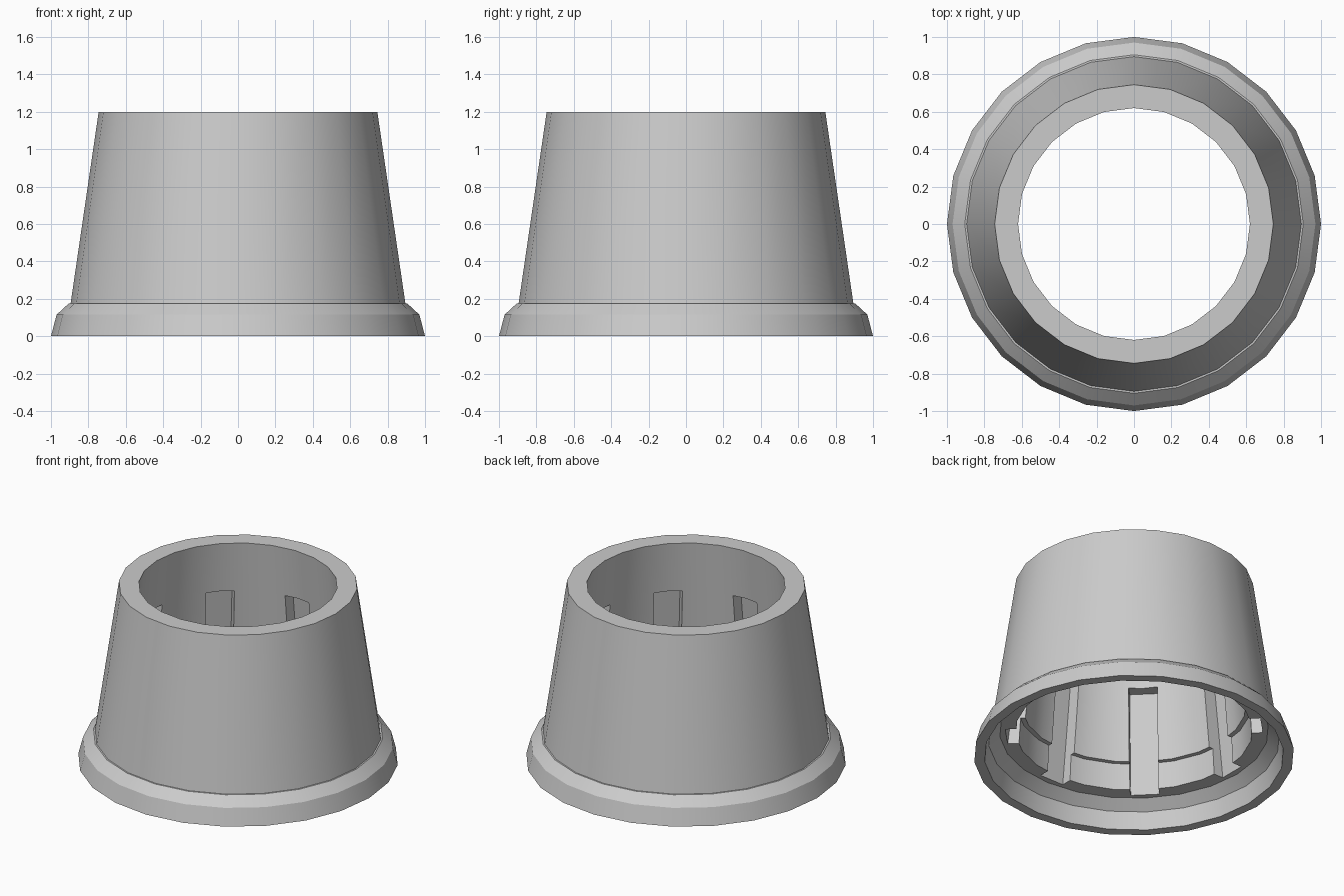
import bpy, bmesh, math
from mathutils import Matrix, Vector

old = bpy.data.objects.get("Cube")
if old:
    bpy.data.objects.remove(old, do_unlink=True)

SIDES = 24
SLOTS = 8
SLOT_WIDTH = 0.18

grey = bpy.data.materials.new("plain grey")
grey.use_nodes = True
grey.diffuse_color = (0.6, 0.6, 0.6, 1)
grey.node_tree.nodes["Principled BSDF"].inputs["Base Color"].default_value = (0.6, 0.6, 0.6, 1)


def finish(name, bm):
    bmesh.ops.recalc_face_normals(bm, faces=bm.faces[:])
    mesh = bpy.data.meshes.new(name)
    bm.to_mesh(mesh)
    bm.free()
    mesh.materials.append(grey)
    obj = bpy.data.objects.new(name, mesh)
    bpy.context.collection.objects.link(obj)
    return obj


def lathe(name, profile):
    """Revolve a closed (radius, height) outline around z."""
    bm = bmesh.new()
    rings = []
    for i in range(SIDES):
        a = math.tau * i / SIDES
        rings.append([bm.verts.new((r * math.cos(a), r * math.sin(a), z)) for r, z in profile])
    n = len(profile)
    for i in range(SIDES):
        here, there = rings[i], rings[(i + 1) % SIDES]
        for j in range(n):
            k = (j + 1) % n
            bm.faces.new((here[j], there[j], there[k], here[k]))
    return finish(name, bm)


def slot_cutters(name, section):
    """Radial prisms, repeated around z, that carve the inner slots."""
    bm = bmesh.new()
    for i in range(SLOTS):
        turn = Matrix.Rotation(math.tau * i / SLOTS, 3, 'Z')
        left, right = [[bm.verts.new(turn @ Vector((r, s * SLOT_WIDTH / 2, z))) for r, z in section]
                       for s in (-1, 1)]
        bm.faces.new(left)
        bm.faces.new(right)
        for j in range(len(section)):
            k = (j + 1) % len(section)
            bm.faces.new((left[j], left[k], right[k], right[j]))
    return finish(name, bm)


# Tapered sleeve: flared skirt, outer wall, open top, stepped bore, inner ledge
sleeve = lathe("tapered_sleeve", [
    (1.0, 0), (0.97, 0.115), (0.905, 0.175), (0.895, 0.175), (0.745, 1.2),
    (0.62, 1.2), (0.70, 0.355), (0.73, 0.355), (0.74, 0.175),
    (0.84, 0.175), (0.91, 0.115), (0.935, 0)])

# Vertical slots in the bore, open through the ledge
cutter = slot_cutters("slot_cutter", [(0.5, 0.1), (0.807, 0.1), (0.725, 0.857), (0.5, 0.857)])
cutter.hide_render = True

cut = sleeve.modifiers.new("slots", 'BOOLEAN')
cut.operation = 'DIFFERENCE'
cut.solver = 'EXACT'
cut.object = cutter

bpy.ops.object.select_all(action='DESELECT')
sleeve.select_set(True)
bpy.context.view_layer.objects.active = sleeve
bpy.ops.object.modifier_apply(modifier=cut.name)
bpy.data.objects.remove(cutter, do_unlink=True)
bpy.ops.object.shade_smooth_by_angle(angle=math.radians(30))
